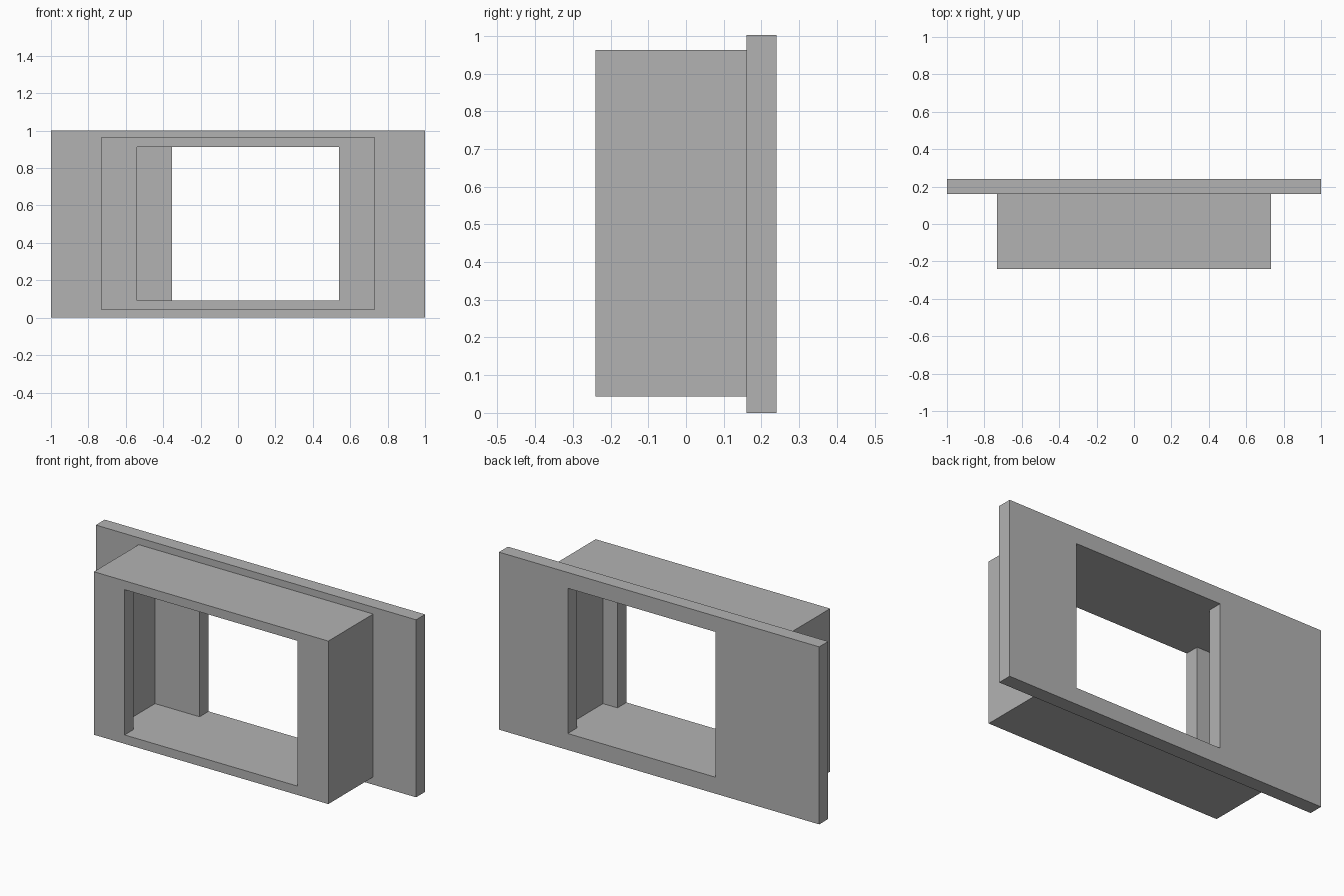
import bpy
import bmesh

cube = bpy.data.objects.get("Cube")
if cube:
    bpy.data.objects.remove(cube, do_unlink=True)

grey = bpy.data.materials.new("plain grey")
grey.use_nodes = True
colour = (0.45, 0.45, 0.45, 1)
grey.diffuse_color = colour
grey.node_tree.nodes["Principled BSDF"].inputs["Base Color"].default_value = colour


def prism(name, plan, bottom, top):
    """Extrude a plan outline (x, y) from bottom to top."""
    bm = bmesh.new()
    face = bm.faces.new([bm.verts.new((x, y, bottom)) for x, y in plan])
    extruded = bmesh.ops.extrude_face_region(bm, geom=[face])["geom"]
    verts = [v for v in extruded if isinstance(v, bmesh.types.BMVert)]
    bmesh.ops.translate(bm, verts=verts, vec=(0, 0, top - bottom))
    bmesh.ops.recalc_face_normals(bm, faces=bm.faces)
    mesh = bpy.data.meshes.new(name)
    bm.to_mesh(mesh)
    bm.free()
    mesh.materials.append(grey)
    obj = bpy.data.objects.new(name, mesh)
    bpy.context.collection.objects.link(obj)
    return obj


def rectangle(x0, x1, y0, y1):
    return [(x0, y0), (x1, y0), (x1, y1), (x0, y1)]


def combine(target, tool, operation):
    """Apply a boolean and remove the helper."""
    mod = target.modifiers.new(operation.title(), 'BOOLEAN')
    mod.operation = operation
    mod.solver = 'EXACT'
    mod.object = tool
    tool.hide_render = True
    bpy.context.view_layer.objects.active = target
    bpy.ops.object.modifier_apply(modifier=mod.name)
    bpy.data.objects.remove(tool, do_unlink=True)


# Panel layout
front, back = -0.24, 0.24
wall = 0.08
plate_front, panel_back = back - wall, front + wall
box_half, cavity_half, window_half = 0.732, 0.63, 0.54
hole_left, hole_right = 0.57, -0.352
box_bottom, box_top = 0.043, 0.963
rim = 0.05

# Mounting plate and the box standing out in front of it
frame = prism("window_box_frame", rectangle(-1, 1, plate_front, back), 0, 1.002)
box = prism("box_body", rectangle(-box_half, box_half, front, back - wall / 2),
            box_bottom, box_top)
combine(frame, box, 'UNION')

# Front window, wider cavity and offset rear opening share one floor and ceiling
opening = [
    (-window_half, front - wall), (window_half, front - wall),
    (window_half, panel_back), (cavity_half, panel_back),
    (cavity_half, plate_front), (hole_left, plate_front),
    (hole_left, back + wall), (hole_right, back + wall),
    (hole_right, plate_front), (-cavity_half, plate_front),
    (-cavity_half, panel_back), (-window_half, panel_back),
]
cutter = prism("opening_cutter", opening, box_bottom + rim, box_top - rim)
combine(frame, cutter, 'DIFFERENCE')
